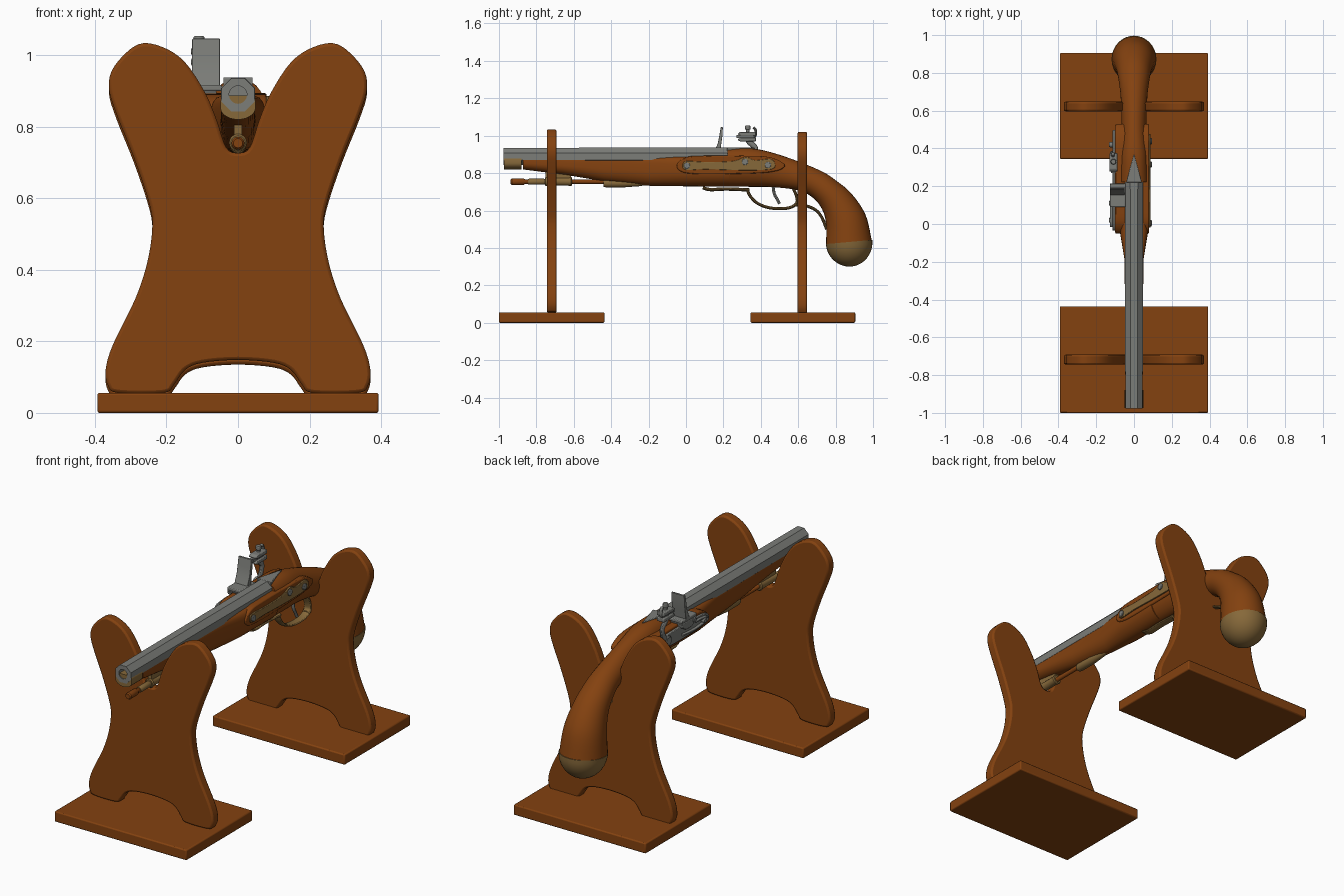
import bpy, bmesh, math
from mathutils import Vector, Matrix

old = bpy.data.objects.get("Cube")
if old:
    bpy.data.objects.remove(old)


def material(name, rgb):
    m = bpy.data.materials.new(name)
    m.use_nodes = True
    m.diffuse_color = (*rgb, 1)
    m.node_tree.nodes["Principled BSDF"].inputs["Base Color"].default_value = (*rgb, 1)
    return m


WOOD = material("warm wood", (0.23, 0.054, 0.005))
BRASS = material("aged brass", (0.24, 0.14, 0.042))
STEEL = material("grey steel", (0.2, 0.205, 0.19))


def finish(name, bm, mat, bevel=0):
    bmesh.ops.recalc_face_normals(bm, faces=bm.faces)
    mesh = bpy.data.meshes.new(name)
    bm.to_mesh(mesh)
    bm.free()
    mesh.materials.append(mat)
    ob = bpy.data.objects.new(name, mesh)
    bpy.context.collection.objects.link(ob)
    bpy.ops.object.select_all(action='DESELECT')
    ob.select_set(True)
    bpy.context.view_layer.objects.active = ob
    if bevel:
        mod = ob.modifiers.new("soft edges", 'BEVEL')
        mod.width, mod.segments = bevel, 2
        mod.limit_method = 'ANGLE'
    bpy.ops.object.shade_smooth_by_angle(angle=math.radians(32))
    return ob


def smooth(pts, n=5, closed=False):
    """Pass a flowing line through the points."""
    p = [Vector(q) for q in pts]
    p = [p[-1], *p, p[0], p[1]] if closed else [p[0], *p, p[-1]]
    out = []
    for a, b, c, d in zip(p, p[1:], p[2:], p[3:]):
        for i in range(n):
            t = i / n
            out.append(b + 0.5 * t * ((c - a) + t * ((2 * a - 5 * b + 4 * c - d)
                                                     + t * (3 * (b - c) + d - a))))
    return out if closed else out + [p[-1]]


def prism(name, pts, axis, lo, hi, mat, bevel=0):
    """Extrude a flat outline along x, y or z."""
    place = {'x': lambda u, v, d: (d, u, v), 'y': lambda u, v, d: (u, d, v),
             'z': lambda u, v, d: (u, v, d)}[axis]
    bm = bmesh.new()
    ends = [[bm.verts.new(place(u, v, d)) for u, v in pts] for d in (lo, hi)]
    for end in ends:
        bm.faces.new(end)
    for i in range(len(pts)):
        bm.faces.new((ends[0][i - 1], ends[0][i], ends[1][i], ends[1][i - 1]))
    return finish(name, bm, mat, bevel)


def box(name, x, y, z, mat, bevel=0):
    corners = [(x[0], y[0]), (x[1], y[0]), (x[1], y[1]), (x[0], y[1])]
    return prism(name, corners, 'z', *z, mat, bevel)


def skin(name, rings, mat):
    bm = bmesh.new()
    vs = [[bm.verts.new(p) for p in ring] for ring in rings]
    for a, b in zip(vs, vs[1:]):
        for i in range(len(a)):
            bm.faces.new((a[i - 1], a[i], b[i], b[i - 1]))
    bm.faces.new(vs[0])
    bm.faces.new(vs[-1])
    return finish(name, bm, mat)


def loft(name, sections, mat, x=0, n=28):
    """Sections: top y, top z, bottom y, bottom z, half width, squareness of upper half."""
    rings = []
    for yt, zt, yb, zb, hw, k in sections:
        ring = []
        for i in range(n):
            c, s = math.cos(math.tau * i / n), math.sin(math.tau * i / n)
            e = 2 / k if s >= -0.001 else 1
            c, s = (math.copysign(abs(v) ** e, v) for v in (c, s))
            ring.append((x + hw * c, (yt + yb + s * (yt - yb)) / 2,
                         (zt + zb + s * (zt - zb)) / 2))
        rings.append(ring)
    return skin(name, rings, mat)


def strap(name, path, r, hw, mat, x=0, n=12):
    """Rounded strip following a path in the side plane."""
    path = smooth(path)
    rows = []
    for i, p in enumerate(path):
        d = (path[min(i + 1, len(path) - 1)] - path[max(i - 1, 0)]).normalized() * r
        rows.append((p.x - d.y, p.y + d.x, p.x + d.y, p.y - d.x, hw, 2))
    return loft(name, rows, mat, x, n)


def lathe(name, profile, axis, loc, mat, n=20, flats=0):
    """Profile of (radius, distance); the first 'flats' rings are octagonal."""
    turn = {'x': Matrix.Rotation(math.pi / 2, 3, 'Y'),
            'y': Matrix.Rotation(-math.pi / 2, 3, 'X'), 'z': Matrix.Identity(3)}[axis]
    rings = []
    for j, (r, d) in enumerate(profile):
        ring = []
        for i in range(n):
            a = math.tau * i / n
            off = (a + math.pi / 8) % (math.pi / 4) - math.pi / 8
            q = r / math.cos(off) if j < flats else r
            ring.append(Vector(loc) + turn @ Vector((q * math.cos(a), q * math.sin(a), d)))
        rings.append(ring)
    return skin(name, rings, mat)


def pin(name, axis, loc, r, length, mat=STEEL):
    h = length / 2
    return lathe(name, [(r * 0.8, -h), (r, -h * 0.6), (r, h * 0.6), (r * 0.8, h)], axis, loc, mat, 16)


# Display stand: two bases and two forked uprights
half = [(-0.033, 0.742), (-0.06, 0.82), (-0.092, 0.895), (-0.148, 0.98), (-0.212, 1.023),
        (-0.28, 1.03), (-0.345, 0.97), (-0.361, 0.91), (-0.34, 0.835), (-0.29, 0.71),
        (-0.247, 0.58), (-0.24, 0.51), (-0.255, 0.415), (-0.288, 0.317), (-0.35, 0.19),
        (-0.37, 0.12), (-0.363, 0.075), (-0.335, 0.056), (-0.207, 0.056), (-0.178, 0.08),
        (-0.148, 0.12), (-0.1, 0.14)]
outline = [(0, 0.727)] + half + [(0, 0.148)] + [(-x, z) for x, z in reversed(half)]
for end, y0, y1, up, drop in (("front", -1, -0.436, -0.718, 0), ("rear", 0.345, 0.905, 0.622, 0.013)):
    box(end + "_base", (-0.393, 0.393), (y0, y1), (0, 0.056), WOOD, 0.006)
    shape = [(x, z - drop) for x, z in smooth(outline, 4, True)]
    prism(end + "_upright", shape, 'y', up - 0.026, up + 0.026, WOOD, 0.009)

# Wooden stock
loft("fore_stock", [(y, t, y, b, w, k) for y, t, b, w, k in (
    (-0.872, 0.887, 0.82, 0.046, 5), (-0.64, 0.887, 0.79, 0.047, 5),
    (-0.44, 0.887, 0.757, 0.048, 5), (-0.19, 0.887, 0.732, 0.05, 5),
    (-0.04, 0.89, 0.73, 0.075, 4), (0.23, 0.893, 0.728, 0.078, 4))], WOOD)
loft("grip", smooth([
    (0.222, 0.932, 0.222, 0.728, 0.078, 2.4), (0.37, 0.93, 0.35, 0.727, 0.075, 2.3),
    (0.53, 0.888, 0.47, 0.725, 0.066, 2), (0.715, 0.815, 0.61, 0.705, 0.07, 2),
    (0.80, 0.762, 0.69, 0.658, 0.079, 2), (0.885, 0.69, 0.735, 0.59, 0.09, 2),
    (0.96, 0.577, 0.75, 0.51, 0.106, 2), (0.993, 0.44, 0.748, 0.42, 0.117, 2)]), WOOD)
panel = smooth([(-0.05, 0.84), (0, 0.885), (0.1, 0.893), (0.3, 0.893), (0.45, 0.885),
                (0.53, 0.84), (0.45, 0.805), (0.2, 0.795), (0, 0.8)], 4, True)
prism("lock_panel", panel, 'x', -0.1, 0.08, WOOD, 0.008)

# Brass butt cap: lower half of a ball
bm = bmesh.new()
bmesh.ops.create_uvsphere(bm, u_segments=32, v_segments=20, radius=1)
bmesh.ops.delete(bm, geom=[v for v in bm.verts if v.co.z > 0.01], context='VERTS')
bmesh.ops.holes_fill(bm, edges=bm.edges)
bmesh.ops.transform(bm, verts=bm.verts, matrix=Matrix.Translation((0, 0.872, 0.432))
                    @ Matrix.Rotation(0.09, 4, 'X') @ Matrix.Diagonal((0.119, 0.125, 0.132, 1)))
finish("butt_cap", bm, BRASS)

# Octagonal barrel with a round bore, and its tang
lathe("barrel", [(0.048, 0.228), (0.046, -0.977), (0.025, -0.977), (0.025, -0.8)],
      'y', (0, 0, 0.889), STEEL, 32, 2)
prism("barrel_tang", [(-0.042, 0.22), (-0.026, 0.28), (0, 0.37), (0.026, 0.28), (0.042, 0.22)],
      'z', 0.915, 0.938, STEEL, 0.003)
loft("nose_cap", [(y, 0.887, y, 0.82, 0.049, 5) for y in (-0.973, -0.88)], BRASS)

# Ramrod and its pipes
lathe("ramrod", [(0.013, -0.937), (0.018, -0.93), (0.018, -0.87), (0.012, -0.86), (0.012, -0.3)],
      'y', (0, 0, 0.754), WOOD)
lathe("ramrod_band", [(0.014, -0.845), (0.016, -0.84), (0.016, -0.76), (0.014, -0.755)],
      'y', (0, 0, 0.754), BRASS)
lathe("front_pipe", [(0.02, -0.755), (0.025, -0.75), (0.022, -0.735), (0.022, -0.63),
                     (0.025, -0.615), (0.02, -0.61)], 'y', (0, 0, 0.755), BRASS)
box("front_pipe_web", (-0.011, 0.011), (-0.75, -0.615), (0.765, 0.805), BRASS)
lathe("rear_pipe", [(0.019, -0.44), (0.022, -0.43), (0.022, -0.33), (0.016, -0.25), (0.003, -0.18)],
      'y', (0, 0, 0.746), BRASS)

# Trigger and guard
strap("guard_plate", [(0.09, 0.722), (0.13, 0.712), (0.22, 0.715), (0.34, 0.71)], 0.009, 0.022, BRASS)
strap("guard_bow", [(0.325, 0.715), (0.345, 0.675), (0.385, 0.637), (0.455, 0.613), (0.545, 0.613),
                    (0.59, 0.637), (0.592, 0.672), (0.575, 0.715)], 0.008, 0.022, BRASS)
strap("guard_tail", [(0.575, 0.628), (0.63, 0.628), (0.69, 0.605), (0.725, 0.565), (0.752, 0.5)],
      0.008, 0.018, BRASS)
strap("trigger", [(0.465, 0.735), (0.472, 0.69), (0.488, 0.66), (0.5, 0.636)], 0.008, 0.009, STEEL)

# Brass side plate and its screws
side = [(-0.018, 0.84), (0, 0.864), (0.1, 0.86), (0.25, 0.864), (0.32, 0.886), (0.37, 0.868),
        (0.45, 0.876), (0.476, 0.85), (0.455, 0.82), (0.3, 0.815), (0.1, 0.82), (0, 0.816)]
prism("side_plate", smooth(side, 3, True), 'x', 0.078, 0.087, BRASS, 0.002)
for y, z in ((0.005, 0.839), (0.315, 0.86), (0.438, 0.843)):
    pin("side_screw", 'x', (0.088, y, z), 0.017, 0.012)

# Lock plate, pan and frizzen
prism("lock_plate", smooth([(-0.035, 0.842), (0, 0.872), (0.2, 0.88), (0.38, 0.872), (0.5, 0.845),
                            (0.38, 0.816), (0.2, 0.808), (0, 0.815)], 4, True),
      'x', -0.113, -0.096, STEEL, 0.003)
prism("pan", [(0.09, 0.9), (0.1, 0.875), (0.13, 0.858), (0.18, 0.858), (0.21, 0.875), (0.215, 0.9)],
      'x', -0.128, -0.06, STEEL, 0.003)
box("pan_cover", (-0.128, -0.045), (0.09, 0.215), (0.9, 0.917), STEEL, 0.004)
prism("frizzen", [(0.15, 0.91), (0.17, 0.96), (0.178, 1.0), (0.186, 1.046), (0.197, 1.046),
                  (0.195, 1.0), (0.189, 0.96), (0.183, 0.91)], 'x', -0.128, -0.05, STEEL, 0.002)
strap("frizzen_spring", [(0.2, 0.835), (0.1, 0.828), (0, 0.838), (0.0, 0.858), (0.09, 0.866)],
      0.006, 0.01, STEEL, -0.118)
for y, z in ((0.11, 0.885), (0.02, 0.848), (0.42, 0.845)):
    pin("lock_screw", 'x', (-0.12, y, z), 0.014, 0.024)

# Cock with flint jaws
pin("cock_hub", 'x', (-0.12, 0.33, 0.853), 0.028, 0.022)
strap("cock_neck", [(0.33, 0.85), (0.362, 0.89), (0.37, 0.935), (0.34, 0.965), (0.325, 0.988)],
      0.015, 0.011, STEEL, -0.118)
strap("cock_spur", [(0.34, 0.985), (0.37, 1.0), (0.372, 1.03), (0.36, 1.045)], 0.007, 0.009, STEEL, -0.112)
for name, z in (("lower_jaw", 0.978), ("upper_jaw", 1.008)):
    prism(name, [(0.275, z), (0.29, z + 0.013), (0.375, z + 0.013), (0.375, z - 0.008),
                 (0.29, z - 0.008)], 'x', -0.131, -0.087, STEEL, 0.004)
box("flint", (-0.122, -0.096), (0.27, 0.36), (0.988, 1.003), STEEL)
pin("jaw_screw", 'z', (-0.109, 0.33, 1.015), 0.009, 0.06)
pin("jaw_screw_head", 'z', (-0.109, 0.33, 1.043), 0.015, 0.022)
